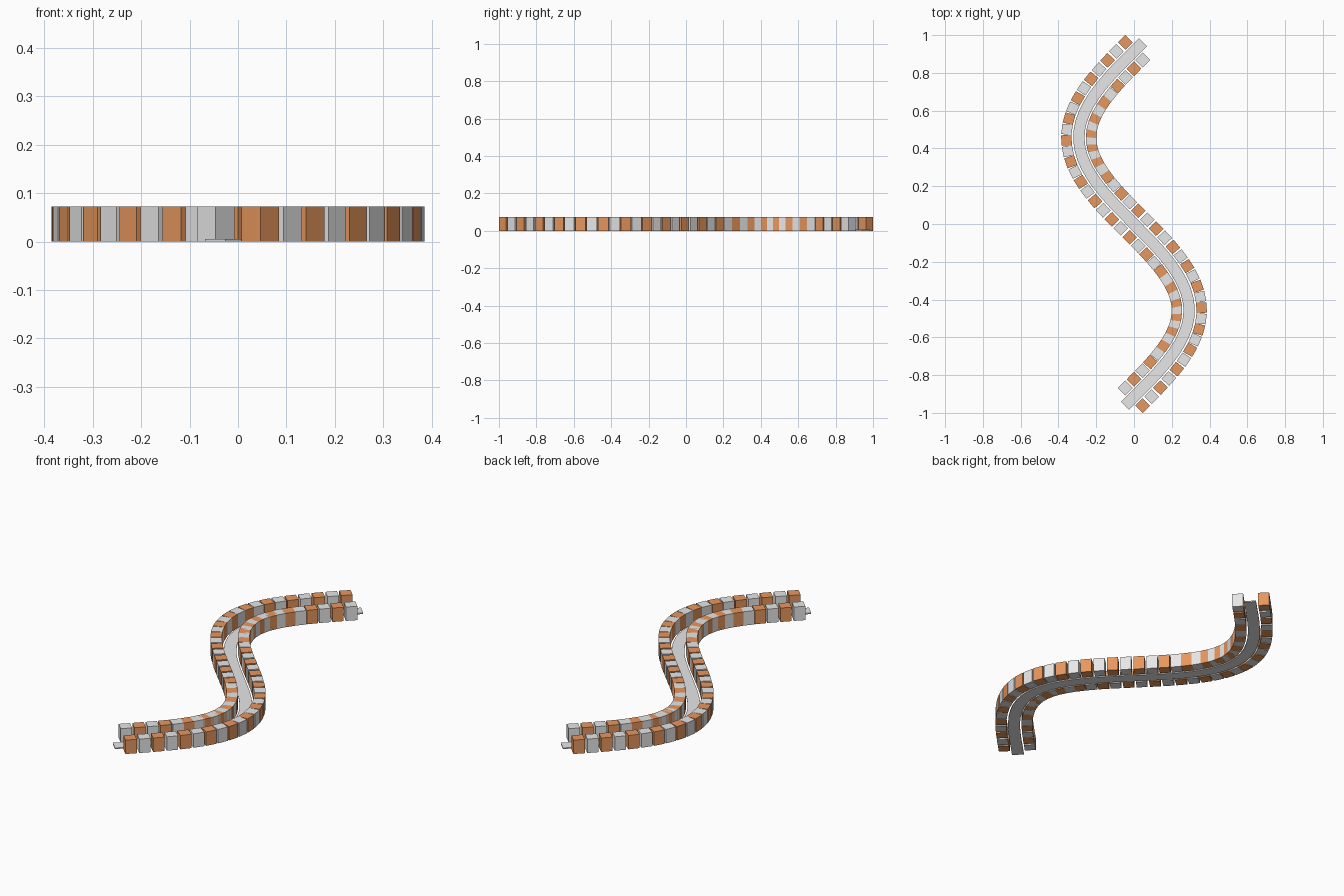
import bpy, bmesh, math
from mathutils import Vector, Matrix

if "Cube" in bpy.data.objects:
    bpy.data.objects.remove(bpy.data.objects["Cube"])

N = 40                 # blocks per side
HALF_Y = 0.915         # path runs from +HALF_Y to -HALF_Y
AMP = 0.292            # sideways swing of the S bend
OFFSET = 0.0655        # block rows from the centre line
BLOCK, HEIGHT = 0.055, 0.073
ROAD_W, ROAD_T, ROAD_END = 0.06, 0.006, 0.067


def material(name, rgb):
    m = bpy.data.materials.new(name)
    m.diffuse_color = (*rgb, 1)
    m.use_nodes = True
    m.node_tree.nodes["Principled BSDF"].inputs["Base Color"].default_value = m.diffuse_color
    return m


grey = material("light grey", (0.8, 0.8, 0.8))
orange = material("orange", (0.8, 0.31, 0.11))


def path(t):
    """Point, tangent and right-hand normal of the S bend, t in 0..1."""
    a = 2 * math.pi * t
    p = Vector((-AMP * math.sin(a), HALF_Y * (1 - 2 * t), 0))
    d = Vector((-AMP * 2 * math.pi * math.cos(a), -2 * HALF_Y, 0)).normalized()
    return p, d, Vector((-d.y, d.x, 0))


def make_object(name, bm, mats):
    bmesh.ops.recalc_face_normals(bm, faces=bm.faces)
    me = bpy.data.meshes.new(name)
    bm.to_mesh(me)
    bm.free()
    for m in mats:
        me.materials.append(m)
    ob = bpy.data.objects.new(name, me)
    bpy.context.collection.objects.link(ob)


# Rows of alternating barrier blocks, each turned to follow the path
def barrier(name, side, orange_parity):
    bm = bmesh.new()
    for i in range(N):
        p, d, n = path(i / (N - 1))
        c = p + n * side * OFFSET + Vector((0, 0, HEIGHT / 2))
        mat = (Matrix.Translation(c)
               @ Matrix.Rotation(math.atan2(d.y, d.x), 4, 'Z')
               @ Matrix.Diagonal((BLOCK, BLOCK, HEIGHT, 1)))
        verts = bmesh.ops.create_cube(bm, size=1, matrix=mat)["verts"]
        for f in {f for v in verts for f in v.link_faces}:
            f.material_index = 1 if i % 2 == orange_parity else 0
    make_object(name, bm, [grey, orange])


barrier("east_barrier", 1, 1)
barrier("west_barrier", -1, 0)

# Thin road strip between the rows, extended straight past both ends
stations = [path(i / (N - 1)) for i in range(N)]
p, d, n = stations[0]
stations.insert(0, (p - d * ROAD_END, d, n))
p, d, n = stations[-1]
stations.append((p + d * ROAD_END, d, n))

bm = bmesh.new()
rings = []
for p, d, n in stations:
    rings.append([bm.verts.new(p + n * s * ROAD_W / 2 + Vector((0, 0, z)))
                  for s, z in ((-1, 0), (1, 0), (1, ROAD_T), (-1, ROAD_T))])
for a, b in zip(rings, rings[1:]):
    for k in range(4):
        j = (k + 1) % 4
        bm.faces.new((a[k], a[j], b[j], b[k]))
bm.faces.new(rings[0])
bm.faces.new(rings[-1])
make_object("road", bm, [grey])
